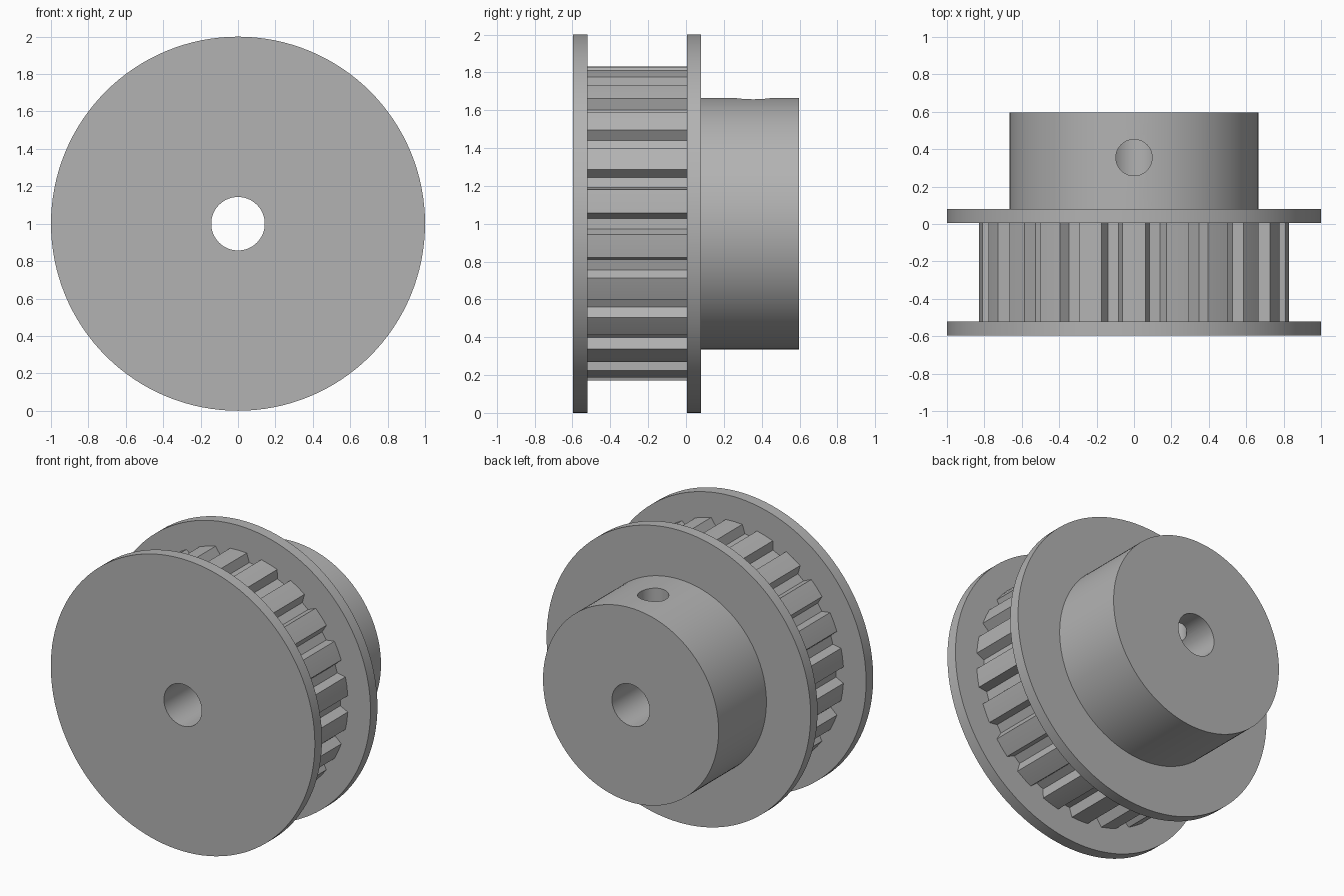
import bpy, bmesh, math
from math import cos, sin, tau, radians
from mathutils import Matrix

if "Cube" in bpy.data.objects:
    bpy.data.objects.remove(bpy.data.objects["Cube"], do_unlink=True)

AXIS_Z = 1.0
TEETH = 22
TIP_R, ROOT_R = 0.83, 0.772
BORE_R = 0.143

grey = bpy.data.materials.new("plain grey")
grey.use_nodes = True
grey.diffuse_color = (0.45, 0.45, 0.45, 1)
grey.node_tree.nodes["Principled BSDF"].inputs["Base Color"].default_value = grey.diffuse_color


def circle(r, n=128):
    return [(r * cos(tau * i / n), r * sin(tau * i / n)) for i in range(n)]


def tooth_outline():
    """Trapezoid grooves cut into the drum, one centred on the +x side."""
    pts = []
    for i in range(TEETH):
        mid = tau * i / TEETH
        half = tau / TEETH / 2
        floor, edge = radians(2.1), radians(3.85)
        for r, a in ((ROOT_R, -floor), (ROOT_R, floor), (TIP_R, edge),
                     (TIP_R, half), (TIP_R, 2 * half - edge)):
            pts.append((r * cos(mid + a), r * sin(mid + a)))
    return pts


def extrude_y(name, outline, y0, y1):
    """Solid with an x-z outline about the shaft axis, running from y0 to y1."""
    bm = bmesh.new()
    face = bm.faces.new([bm.verts.new((x, y0, AXIS_Z + z)) for x, z in outline])
    ext = bmesh.ops.extrude_face_region(bm, geom=[face], use_keep_orig=True)
    top = [v for v in ext["geom"] if isinstance(v, bmesh.types.BMVert)]
    bmesh.ops.translate(bm, verts=top, vec=(0, y1 - y0, 0))
    bmesh.ops.recalc_face_normals(bm, faces=bm.faces)
    mesh = bpy.data.meshes.new(name)
    bm.to_mesh(mesh)
    bm.free()
    mesh.materials.append(grey)
    ob = bpy.data.objects.new(name, mesh)
    bpy.context.collection.objects.link(ob)
    return ob


def activate(ob):
    bpy.ops.object.select_all(action="DESELECT")
    ob.select_set(True)
    bpy.context.view_layer.objects.active = ob


def cut(ob, cutter):
    activate(ob)
    mod = ob.modifiers.new("hole", "BOOLEAN")
    mod.operation = "DIFFERENCE"
    mod.solver = "EXACT"
    mod.object = cutter
    bpy.ops.object.modifier_apply(modifier=mod.name)


# Pulley parts along the shaft
parts = [
    extrude_y("front_flange", circle(1.0), -0.597, -0.52),
    extrude_y("toothed_drum", tooth_outline(), -0.52, 0.005),
    extrude_y("rear_flange", circle(1.0), 0.005, 0.08),
    extrude_y("hub", circle(0.665), 0.08, 0.597),
]

# Shaft bore through everything
bore = extrude_y("bore_cutter", circle(BORE_R, 64), -1, 1)
bore.hide_render = True
for part in parts:
    cut(part, bore)

# Set screw hole from the top of the hub down into the bore
screw = extrude_y("screw_cutter", circle(0.097, 48), 0, 1)
screw.hide_render = True
screw.data.transform(Matrix.Translation((0, 0.355, AXIS_Z))
                     @ Matrix.Rotation(radians(90), 4, "X")
                     @ Matrix.Translation((0, 0, -AXIS_Z)))
cut(parts[-1], screw)

for cutter in (bore, screw):
    bpy.data.objects.remove(cutter, do_unlink=True)

# Round walls smooth, tooth edges crisp
for part in parts:
    activate(part)
    bpy.ops.object.shade_smooth_by_angle(angle=radians(20 if part.name != "toothed_drum" else 10))
